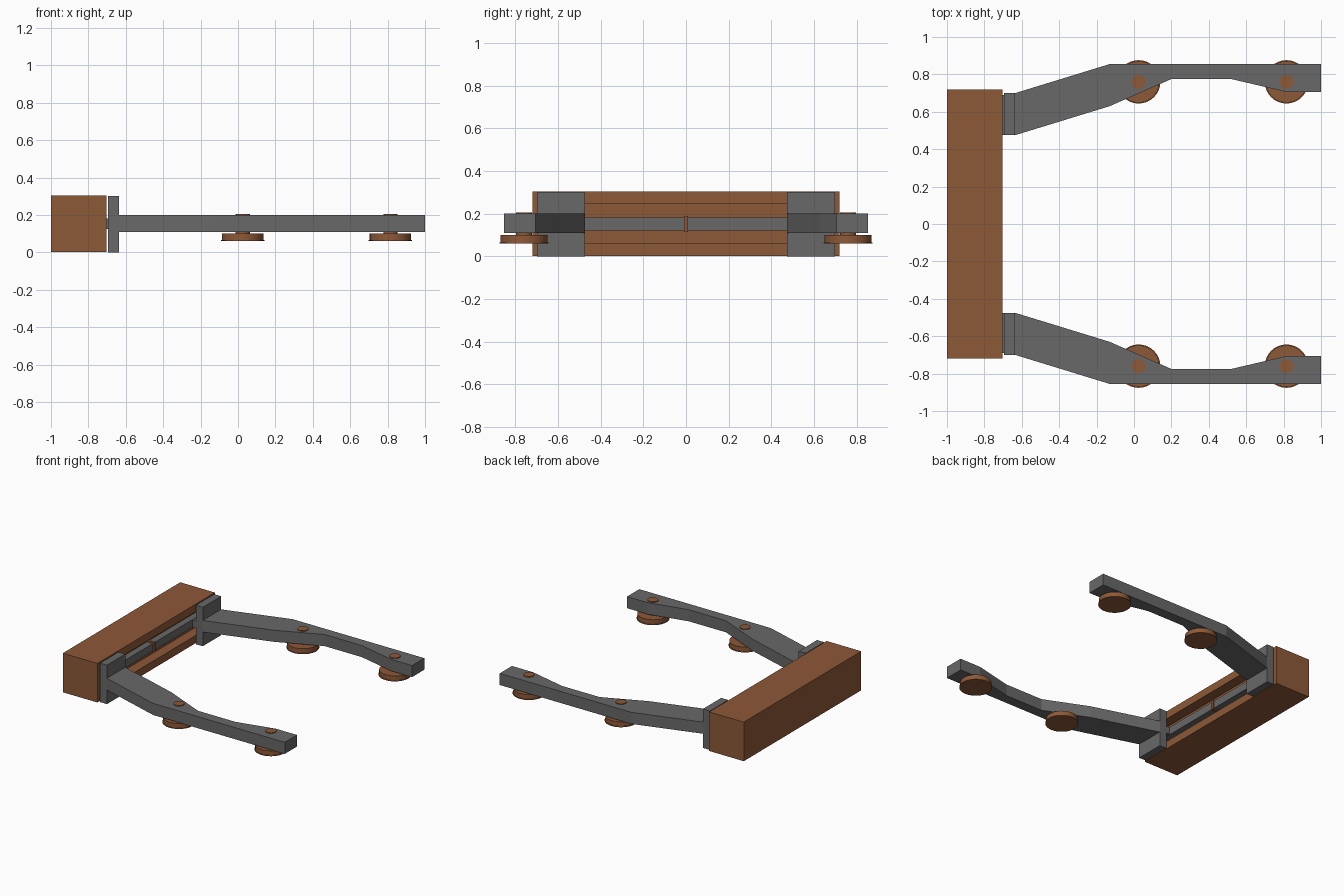
import bpy, bmesh, math

if "Cube" in bpy.data.objects:
    bpy.data.objects.remove(bpy.data.objects["Cube"])

def material(name, rgb):
    m = bpy.data.materials.new(name)
    m.diffuse_color = (*rgb, 1)
    m.use_nodes = True
    m.node_tree.nodes["Principled BSDF"].inputs["Base Color"].default_value = m.diffuse_color
    return m

BROWN = material("brown", (0.27, 0.1, 0.04))
GREY = material("grey", (0.14, 0.14, 0.14))

def finish(name, bm, mat):
    bmesh.ops.recalc_face_normals(bm, faces=bm.faces)
    me = bpy.data.meshes.new(name)
    bm.to_mesh(me)
    bm.free()
    ob = bpy.data.objects.new(name, me)
    bpy.context.collection.objects.link(ob)
    if mat:
        me.materials.append(mat)
    return ob

def prism(name, pts, z0, z1, mat):
    bm = bmesh.new()
    f = bm.faces.new([bm.verts.new((x, y, z0)) for x, y in pts])
    r = bmesh.ops.extrude_face_region(bm, geom=[f])
    for v in r["geom"]:
        if isinstance(v, bmesh.types.BMVert):
            v.co.z = z1
    return finish(name, bm, mat)

def box(name, x0, x1, y0, y1, z0, z1, mat):
    return prism(name, [(x0, y0), (x1, y0), (x1, y1), (x0, y1)], z0, z1, mat)

def lathe(name, cx, cy, profile, mat, n=32):
    bm = bmesh.new()
    rings = [[bm.verts.new((cx + r * math.cos(2 * math.pi * i / n),
                            cy + r * math.sin(2 * math.pi * i / n), z))
              for i in range(n)] for r, z in profile]
    for a, b in zip(rings, rings[1:]):
        for i in range(n):
            j = (i + 1) % n
            bm.faces.new((a[i], a[j], b[j], b[i]))
    bm.faces.new(rings[0])
    bm.faces.new(rings[-1])
    ob = finish(name, bm, mat)
    bpy.context.view_layer.objects.active = ob
    ob.select_set(True)
    bpy.ops.object.shade_smooth_by_angle(angle=math.radians(30))
    ob.select_set(False)
    return ob

# Housing block with a slot along its +x face
housing = box("housing", -1, -0.703, -0.72, 0.72, 0.002, 0.305, BROWN)
cutter = box("slot_cutter", -0.78, -0.6, -0.69, 0.69, 0.062, 0.245, None)
cutter.hide_render = True
cutter.hide_viewport = True
cut = housing.modifiers.new("slot", 'BOOLEAN')
cut.object = cutter
cut.operation = 'DIFFERENCE'
cut.solver = 'EXACT'

# Guide rail in the slot and its centre support
box("guide_rail", -0.775, -0.725, -0.69, 0.69, 0.122, 0.182, GREY)
box("rail_support", -0.781, -0.715, -0.01, 0.01, 0.115, 0.19, BROWN)

ARM = [(-0.635, 0.475), (-0.13, 0.63), (0.2, 0.775), (0.52, 0.775), (0.82, 0.705),
       (1, 0.705), (1, 0.855), (-0.13, 0.855), (-0.635, 0.70)]
PAD = [(0.116, 0.06), (0.116, 0.065), (0.111, 0.065), (0.111, 0.1),
       (0.038, 0.1), (0.038, 0.206)]

for side, s in (("left", 1), ("right", -1)):
    # Sliding plate, its slider on the rail, and the arm
    box("slide_plate_" + side, -0.695, -0.635, s * 0.475, s * 0.70, 0, 0.302, GREY)
    box("slider_" + side, -0.74, -0.69, s * 0.475, s * 0.69, 0.125, 0.18, GREY)
    prism("arm_" + side, [(x, s * y) for x, y in ARM], 0.11, 0.2, GREY)
    # Lifting pads with pins through the arm
    for place, x in (("inner", 0.025), ("outer", 0.815)):
        lathe("pad_%s_%s" % (side, place), x, s * 0.76, PAD, BROWN)
